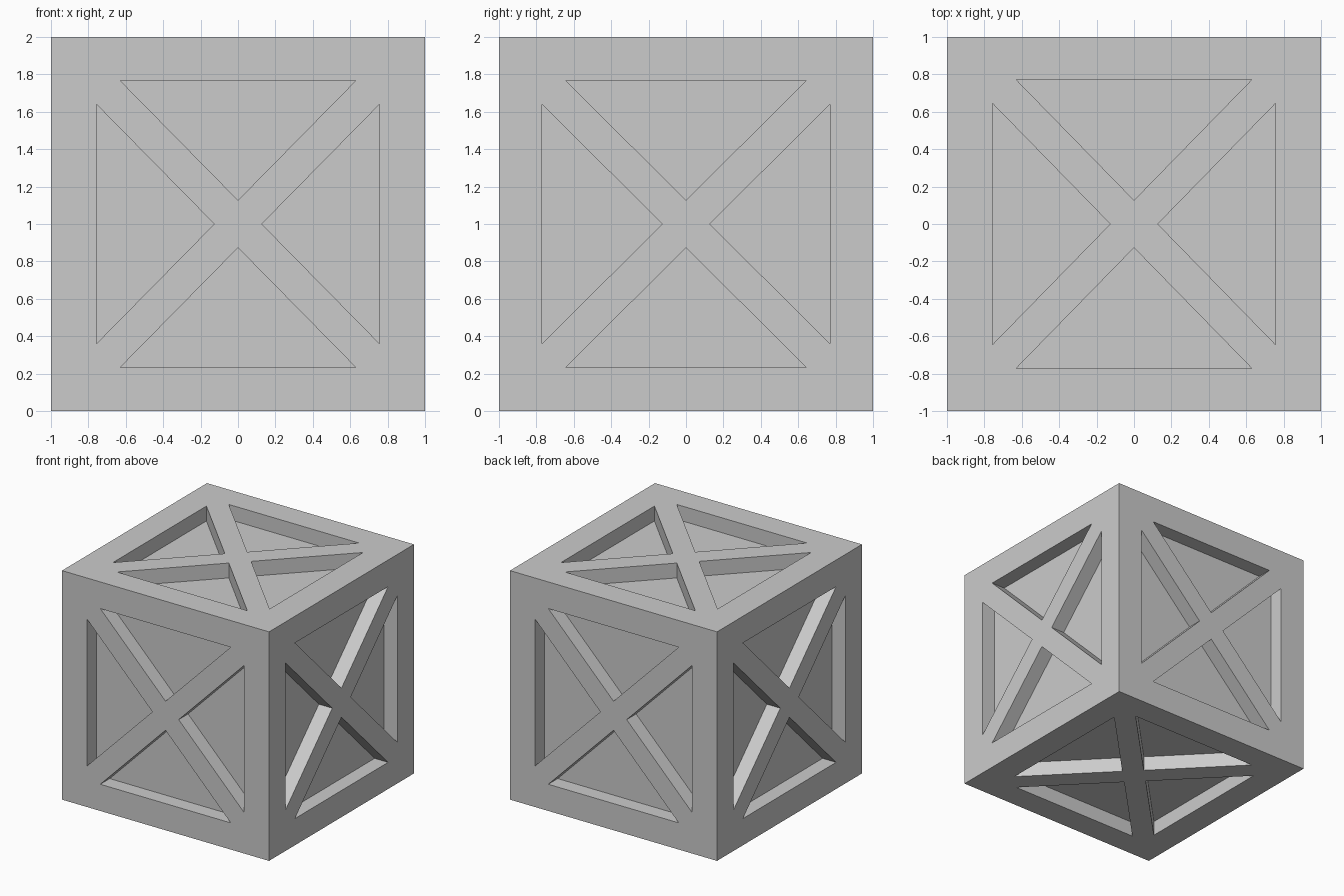
import bpy, bmesh
from mathutils import Vector

if "Cube" in bpy.data.objects:
    bpy.data.objects.remove(bpy.data.objects["Cube"])

DEPTH = 0.13   # recess depth of the panels
TIP = 0.127    # distance from face centre to each panel's inner corner


def make_object(name, bm):
    mesh = bpy.data.meshes.new(name)
    bm.to_mesh(mesh)
    bm.free()
    obj = bpy.data.objects.new(name, mesh)
    bpy.context.collection.objects.link(obj)
    return obj


def add_prism(bm, points, n):
    """Triangular prism reaching DEPTH below the face with normal n."""
    rings = [[bm.verts.new(p + n * h) for p in points] for h in (1 - DEPTH, 1.1)]
    bm.faces.new(rings[0])
    bm.faces.new(rings[1])
    for i in range(3):
        j = (i + 1) % 3
        bm.faces.new((rings[0][i], rings[0][j], rings[1][j], rings[1][i]))


# Crate body
bm = bmesh.new()
bmesh.ops.create_cube(bm, size=2)
crate = make_object("crate", bm)
crate.location.z = 1

# Panel cutters: four triangles around the cross braces on every face
X, Y, Z = Vector((1, 0, 0)), Vector((0, 1, 0)), Vector((0, 0, 1))
bm = bmesh.new()
for n, u, v, hu, hv in ((Y, X, Z, 0.757, 0.767),
                        (X, Y, Z, 0.77, 0.767),
                        (Z, X, Y, 0.757, 0.772)):
    for side in (-1, 1):
        for a, b, ha, hb in ((u, v, hu, hv), (v, u, hv, hu)):
            for s in (-1, 1):
                w = hb - TIP
                tri = [a * s * TIP, a * s * ha + b * w, a * s * ha - b * w]
                add_prism(bm, tri, n * side)
bmesh.ops.recalc_face_normals(bm, faces=bm.faces)
cutter = make_object("panel_cutters", bm)
cutter.location.z = 1
cutter.hide_render = True

# Sink the panels, then discard the cutters
mod = crate.modifiers.new("panels", 'BOOLEAN')
mod.operation = 'DIFFERENCE'
mod.solver = 'EXACT'
mod.object = cutter
bpy.context.view_layer.objects.active = crate
bpy.ops.object.modifier_apply(modifier=mod.name)
bpy.data.objects.remove(cutter)
